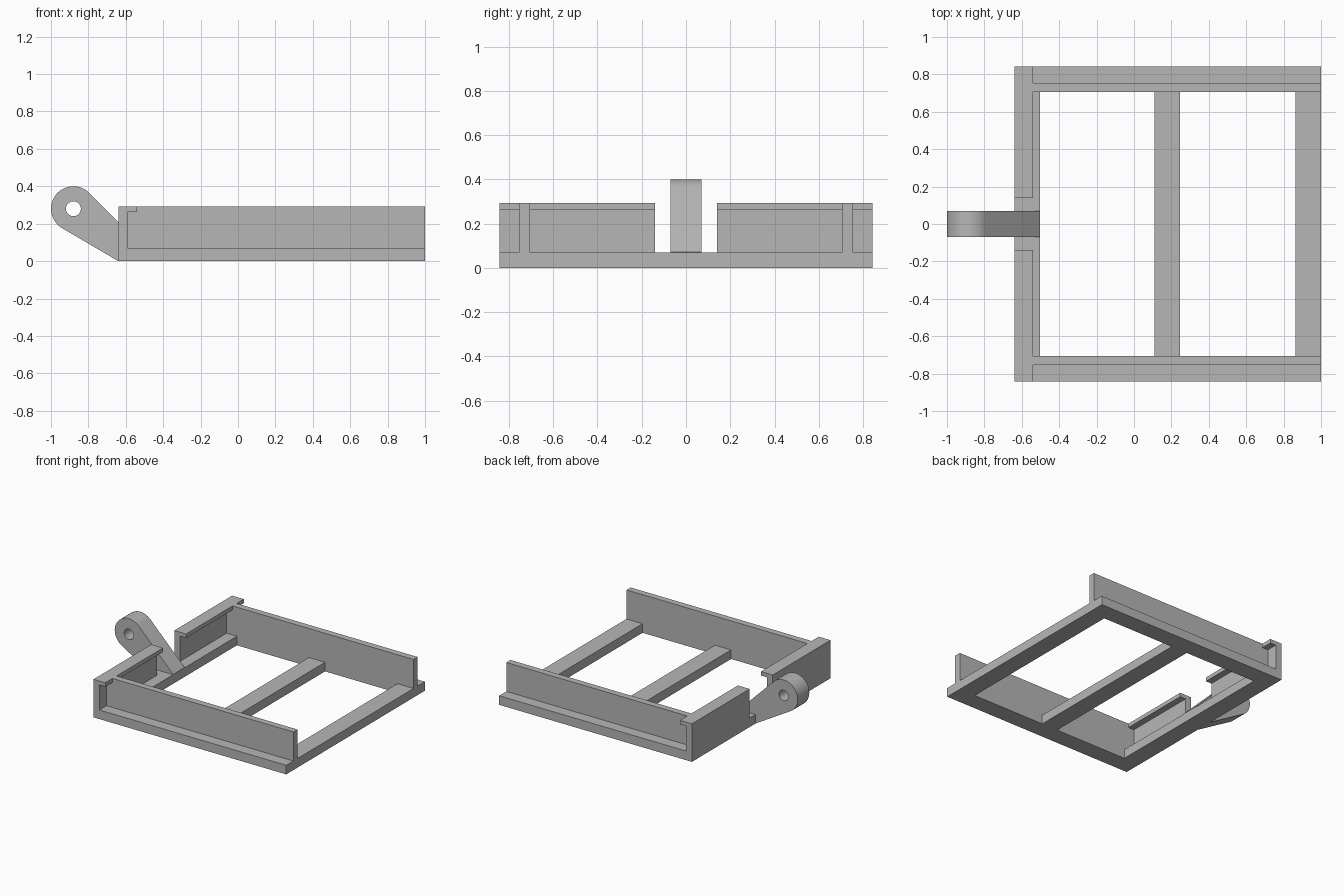
import bpy
import math

cube = bpy.data.objects.get("Cube")
if cube:
    bpy.data.objects.remove(cube, do_unlink=True)

# Single plain grey
grey = bpy.data.materials.new("plain_grey")
grey.use_nodes = True
COLOUR = (0.47, 0.47, 0.47, 1.0)
grey.diffuse_color = COLOUR
bsdf = next(n for n in grey.node_tree.nodes if n.type == 'BSDF_PRINCIPLED')
bsdf.inputs["Base Color"].default_value = COLOUR

# Main dimensions
LEFT, RIGHT, HALF_Y = -0.64, 1.0, 0.842
BAR, WALL = 0.137, 0.05
BASE_TOP, TOP, LIP_Z = 0.07, 0.293, 0.262
INNER = LEFT + WALL           # inner face of the end walls
LIP_X = LEFT + 0.1            # edge of the top lip
GAP = 0.14                    # half the opening around the arm
ARM_HALF = 0.07


def rect(x0, y0, x1, y1):
    return [(x0, y0), (x1, y0), (x1, y1), (x0, y1)]


def arc(cx, cz, r, a0, a1, steps):
    return [(cx + r * math.cos(a0 + (a1 - a0) * i / steps),
             cz + r * math.sin(a0 + (a1 - a0) * i / steps)) for i in range(steps + 1)]


def extrude(name, outlines, lo, hi, upright=True):
    """Extrude outlines (later ones are holes) along y if upright, else along z."""
    curve = bpy.data.curves.new(name, 'CURVE')
    curve.dimensions = '2D'
    curve.fill_mode = 'BOTH'
    curve.extrude = (hi - lo) / 2
    for pts in outlines:
        spline = curve.splines.new('POLY')
        spline.points.add(len(pts) - 1)
        for p, (u, v) in zip(spline.points, pts):
            p.co = (u, v, 0, 1)
        spline.use_cyclic_u = True
    obj = bpy.data.objects.new(name, curve)
    bpy.context.collection.objects.link(obj)
    mid = (lo + hi) / 2
    obj.location = (0, mid, 0) if upright else (0, 0, mid)
    if upright:
        obj.rotation_euler.x = math.pi / 2
    bpy.ops.object.select_all(action='DESELECT')
    obj.select_set(True)
    bpy.context.view_layer.objects.active = obj
    bpy.ops.object.convert(target='MESH')
    obj = bpy.context.object
    # Weld the caps to the sides
    bpy.ops.object.mode_set(mode='EDIT')
    bpy.ops.mesh.select_all(action='SELECT')
    bpy.ops.mesh.remove_doubles(threshold=0.0001)
    bpy.ops.mesh.normals_make_consistent(inside=False)
    bpy.ops.object.mode_set(mode='OBJECT')
    bpy.ops.object.shade_smooth_by_angle(angle=math.radians(30))
    obj.data.materials.clear()
    obj.data.materials.append(grey)
    return obj


# Base frame with two openings either side of the middle bar
MID = 0.11
open_y = HALF_Y - BAR
extrude("base_frame", [
    rect(LEFT, -HALF_Y, RIGHT, HALF_Y),
    rect(LEFT + BAR, -open_y, MID, open_y),
    rect(MID + BAR, -open_y, RIGHT - BAR, open_y),
], 0, BASE_TOP, upright=False)

# Side walls are notched under the lip; end walls have the inward lip
side_profile = [(INNER, BASE_TOP), (RIGHT, BASE_TOP), (RIGHT, TOP),
                (LIP_X, TOP), (LIP_X, LIP_Z), (INNER, LIP_Z)]
end_profile = [(LEFT, BASE_TOP), (INNER, BASE_TOP), (INNER, LIP_Z),
               (LIP_X, LIP_Z), (LIP_X, TOP), (LEFT, TOP)]
for side, s in (("left", 1), ("right", -1)):
    for part, profile, a, b in (("side_wall", side_profile, open_y, open_y + WALL),
                                ("end_wall", end_profile, GAP, HALF_Y)):
        extrude(f"{side}_{part}", [profile], min(s * a, s * b), max(s * a, s * b))

# Hinge arm: rounded eye tangent to a sloped top and underside
CX, CZ, R, HOLE = -0.88, 0.28, 0.12, 0.04
dx, dz = LEFT - CX, -CZ
low_angle = math.atan2(dz, dx) - math.acos(R / math.hypot(dx, dz)) + 2 * math.pi
eye = arc(CX, CZ, R, math.pi / 4, low_angle, 40)
foot_x = LEFT + BAR
foot_z = eye[0][1] - (foot_x - eye[0][0])
outline = eye + [(LEFT, 0), (LEFT, BASE_TOP), (foot_x, BASE_TOP), (foot_x, foot_z)]
hole = arc(CX, CZ, HOLE, 0, 2 * math.pi, 32)[:-1]
extrude("hinge_arm", [outline, hole], -ARM_HALF, ARM_HALF)
